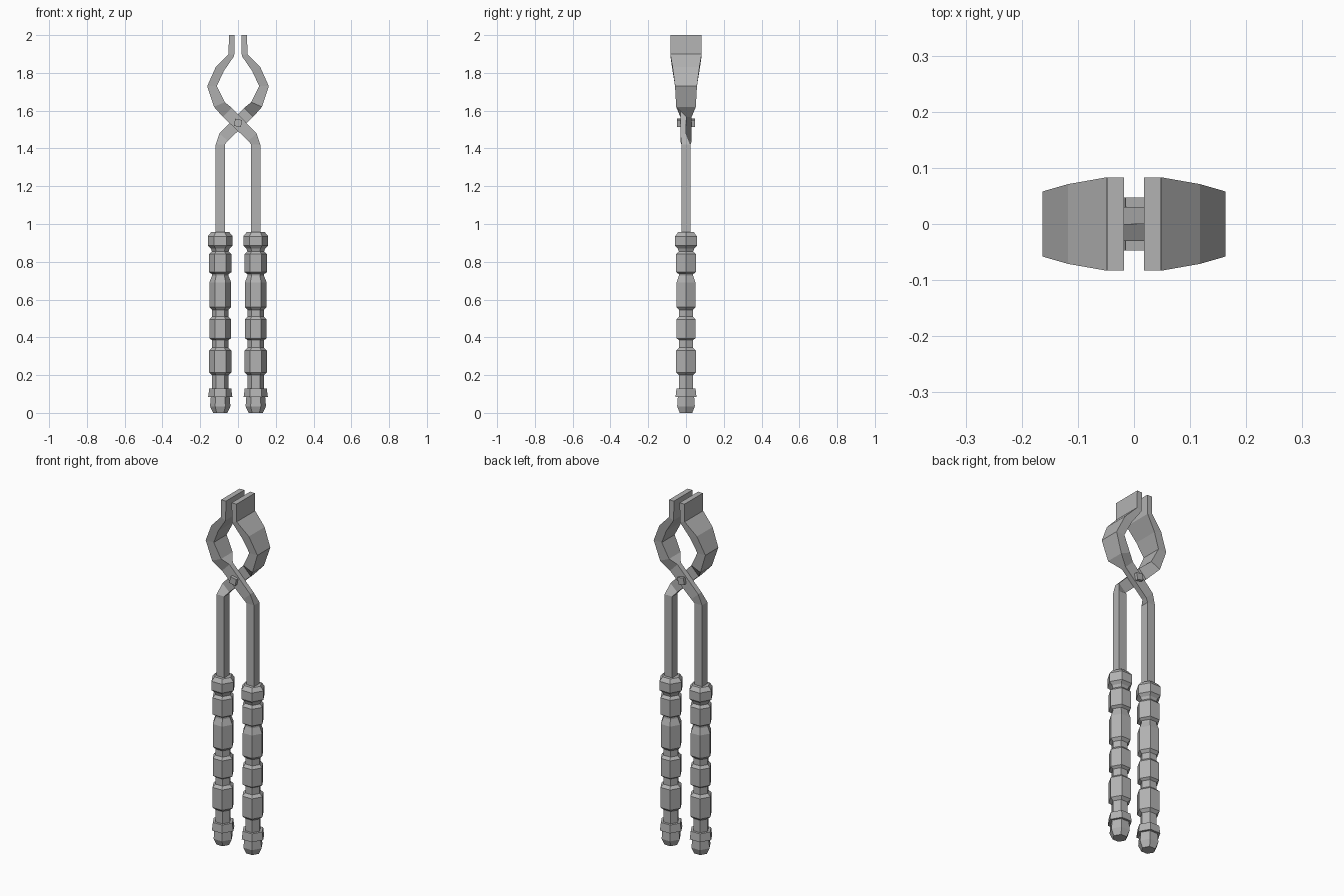
import bpy, bmesh, math
from mathutils import Matrix

cube = bpy.data.objects.get("Cube")
if cube:
    bpy.data.objects.remove(cube, do_unlink=True)

steel = bpy.data.materials.new("grey steel")
steel.use_nodes = True
GREY = (0.45, 0.45, 0.45, 1)
steel.diffuse_color = GREY
steel.node_tree.nodes["Principled BSDF"].inputs["Base Color"].default_value = GREY


def loft(name, rings):
    """Skin a stack of equal-sized rings and cap both ends."""
    bm = bmesh.new()
    loops = [[bm.verts.new(p) for p in ring] for ring in rings]
    n = len(loops[0])
    for a, b in zip(loops, loops[1:]):
        for i in range(n):
            j = (i + 1) % n
            bm.faces.new((a[i], a[j], b[j], b[i]))
    bm.faces.new(loops[0])
    bm.faces.new(loops[-1])
    bmesh.ops.recalc_face_normals(bm, faces=bm.faces)
    mesh = bpy.data.meshes.new(name)
    bm.to_mesh(mesh)
    bm.free()
    mesh.materials.append(steel)
    obj = bpy.data.objects.new(name, mesh)
    bpy.context.collection.objects.link(obj)
    return obj


def hexagon(x, r, z):
    return [(x + r * math.cos(k * math.pi / 3), r * math.sin(k * math.pi / 3), z)
            for k in range(6)]


# Arm stations: upper-edge x, z, lower-edge x, z, front y, back y
ARM = [
    (.118, .93, .07, .93, -.024, .024),
    (.118, 1.42, .07, 1.42, -.024, .024),
    (.098, 1.48, .055, 1.44, -.03, 0),
    (-.033, 1.615, -.08, 1.567, -.03, 0),
    (-.07, 1.645, -.127, 1.62, -.052, .052),
    (-.112, 1.73, -.163, 1.73, -.058, .058),
    (-.075, 1.81, -.118, 1.83, -.071, .071),
    (-.02, 1.89, -.05, 1.90, -.083, .083),
    (-.018, 2.0, -.048, 2.0, -.083, .083),
]

# Grip profile: radius, height
GRIP = [
    (.038, 0), (.054, .035), (.05, .085), (.064, .085), (.058, .13), (.043, .13),
    (.043, .2), (.06, .215), (.06, .33), (.043, .345), (.043, .385), (.058, .395),
    (.058, .495), (.043, .51), (.043, .545), (.058, .56), (.058, .69), (.044, .725),
    (.044, .735), (.06, .745), (.06, .84), (.044, .855), (.05, .87), (.066, .885),
    (.066, .935), (.048, .957),
]

# The second half is the first one turned about the vertical axis
for label, turn in (("front", 0), ("back", math.pi)):
    arm = loft(label + "_arm_and_jaw",
               [[(px, y0, pz), (px, y1, pz), (qx, y1, qz), (qx, y0, qz)]
                for px, pz, qx, qz, y0, y1 in ARM])
    grip = loft(label + "_grip", [hexagon(.094, r, z) for r, z in GRIP])
    for part in (arm, grip):
        part.data.transform(Matrix.Rotation(turn, 4, "Z"))

# Square pivot pin through the crossing
pin = loft("pivot_pin", [[(x, y, z) for x, z in ((-.019, -.019), (.019, -.019),
                                                (.019, .019), (-.019, .019))]
                         for y in (-.047, .047)])
pin.data.transform(Matrix.Translation((0, 0, 1.535)) @ Matrix.Rotation(.2, 4, "Y"))
